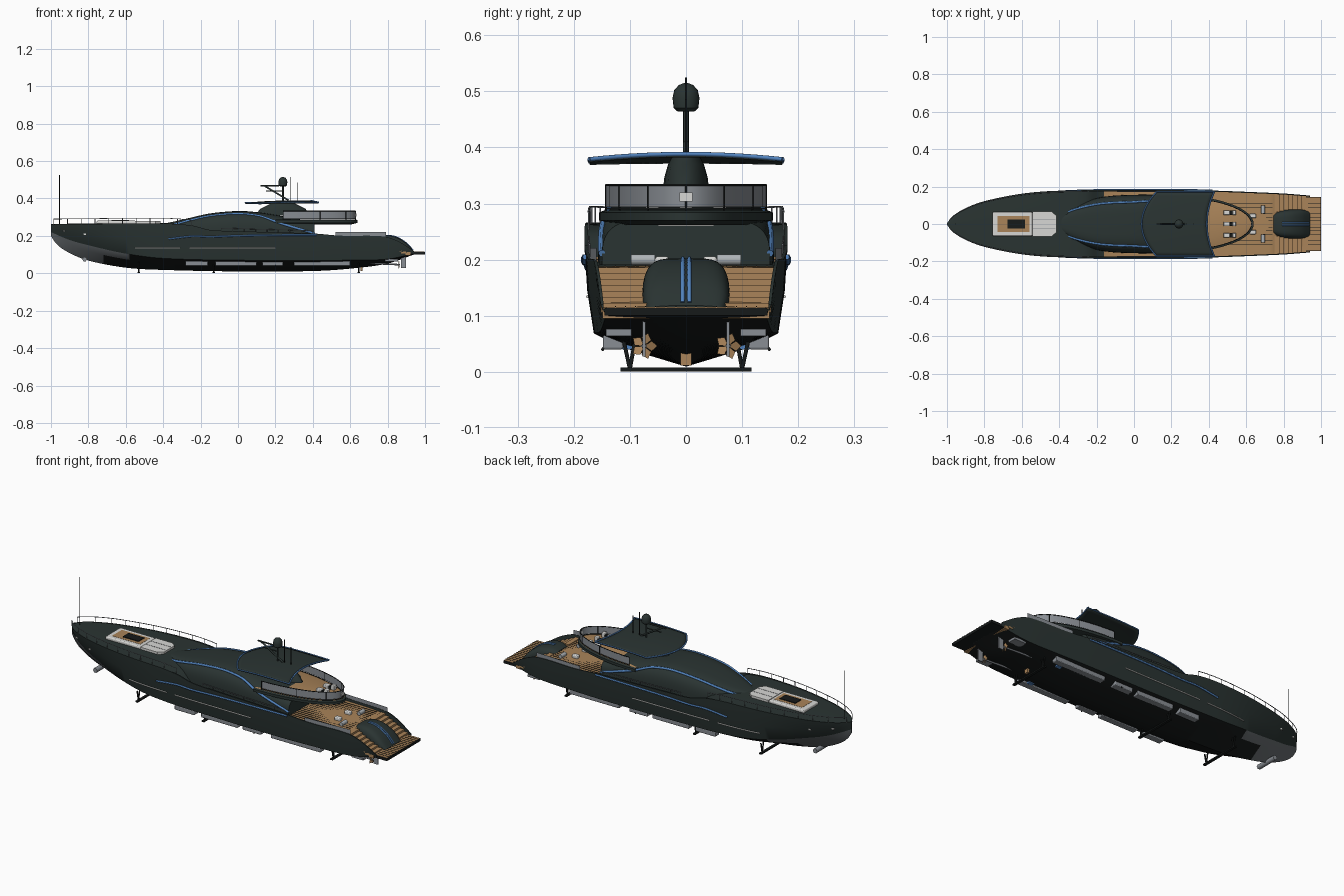
import bpy, bmesh, math
from mathutils import Vector

cube = bpy.data.objects.get("Cube")
if cube:
    bpy.data.objects.remove(cube, do_unlink=True)


def material(name, *rgb):
    m = bpy.data.materials.new(name)
    m.use_nodes = True
    m.diffuse_color = (*rgb, 1)
    m.node_tree.nodes["Principled BSDF"].inputs["Base Color"].default_value = (*rgb, 1)
    return m


HULL = material("dark green grey", .023, .034, .032)
BLACK = material("bottom black", .008, .01, .01)
SLATE = material("slate grey", .13, .145, .155)
GREY = material("mid grey", .25, .27, .295)
PALE = material("pale grey", .42, .45, .47)
WOOD = material("teak", .4, .23, .1)
BLUE = material("blue trim", .085, .23, .52)
WHITE = material("off white", .68, .68, .66)


def track(x, *keys):
    """Smooth interpolation through (x, value) keys."""
    if x <= keys[0][0]:
        return keys[0][1]
    for i in range(len(keys) - 1):
        (a, p), (b, q) = keys[i], keys[i + 1]
        if x <= b:
            slope = (q - p) / (b - a)
            m0 = (q - keys[i - 1][1]) / (b - keys[i - 1][0]) if i else slope
            m1 = (keys[i + 2][1] - p) / (keys[i + 2][0] - a) if i + 2 < len(keys) else slope
            t, w = (x - a) / (b - a), b - a
            return ((2*t**3 - 3*t*t + 1) * p + (t**3 - 2*t*t + t) * w * m0
                    + (3*t*t - 2*t**3) * q + (t**3 - t*t) * w * m1)
    return keys[-1][1]


def build(name, verts, faces, mats, smooth=35):
    me = bpy.data.meshes.new(name)
    bm = bmesh.new()
    vs = [bm.verts.new(v) for v in verts]
    for idx, k in faces:
        bm.faces.new([vs[i] for i in idx]).material_index = k
    bmesh.ops.recalc_face_normals(bm, faces=bm.faces)
    bm.to_mesh(me)
    bm.free()
    ob = bpy.data.objects.new(name, me)
    bpy.context.collection.objects.link(ob)
    for m in mats:
        me.materials.append(m)
    if smooth:
        bpy.ops.object.select_all(action='DESELECT')
        ob.select_set(True)
        bpy.context.view_layer.objects.active = ob
        bpy.ops.object.shade_smooth_by_angle(angle=math.radians(smooth))
    return ob


def loft(name, rings, mats, rule=lambda j, x: 0, end=0, smooth=35):
    """Skin closed rings of equal length and cap both ends."""
    n = len(rings[0])
    verts = [p for r in rings for p in r]
    faces = []
    for i in range(len(rings) - 1):
        x = (rings[i][0][0] + rings[i + 1][0][0]) / 2
        for j in range(n):
            a, b = i * n + j, i * n + (j + 1) % n
            faces.append(((a, b, b + n, a + n), rule(j, x)))
    faces += [(range(n), 0), (range(len(verts) - n, len(verts)), end)]
    return build(name, verts, faces, mats, smooth)


def box(name, x, y, z, sx, sy, sz, mat, bevel=0):
    p = [(x + a*sx/2, y + b*sy/2, z + c*sz/2) for c in (-1, 1)
         for a, b in ((-1, -1), (1, -1), (1, 1), (-1, 1))]
    f = [(0, 1, 2, 3), (4, 5, 6, 7)] + [(i, (i+1) % 4, (i+1) % 4 + 4, i + 4) for i in range(4)]
    ob = build(name, p, [(q, 0) for q in f], [mat], 0)
    if bevel:
        mod = ob.modifiers.new("soft edge", 'BEVEL')
        mod.width, mod.segments = bevel, 3


def pipe(name, points, r, mat):
    cu = bpy.data.curves.new(name, 'CURVE')
    cu.dimensions, cu.bevel_depth, cu.bevel_resolution, cu.use_fill_caps = '3D', r, 1, True
    sp = cu.splines.new('POLY')
    sp.points.add(len(points) - 1)
    for q, p in zip(sp.points, points):
        q.co = (*p, 1)
    cu.materials.append(mat)
    ob = bpy.data.objects.new(name, cu)
    bpy.context.collection.objects.link(ob)


def span(a, b, n):
    return [a + (b - a) * i / n for i in range(n + 1)]


# Hull lines
def beam(x): return track(x, (-1, .004), (-.97, .042), (-.9, .085), (-.8, .122), (-.6, .162), (-.4, .178),
                          (0, .181), (.4, .179), (.6, .172), (.8, .163), (.94, .152))
def keel(x): return track(x, (-1, .2), (-.97, .155), (-.9, .108), (-.8, .068), (-.6, .03), (-.4, .018),
                          (0, .01), (.4, .012), (.6, .025), (.8, .052), (.94, .1))
def chine(x): return track(x, (-1, .22), (-.9, .178), (-.8, .15), (-.6, .105), (-.4, .08), (0, .07),
                           (.6, .07), (.8, .076), (.94, .104))
def sheer(x): return track(x, (-1, .262), (-.4, .266), (-.25, .256), (-.15, .232), (0, .225), (.4, .213),
                           (.55, .201), (.78, .197), (.86, .17), (.94, .12))
def deck(x): return track(x, (-1, .26), (-.4, .264), (-.25, .25), (-.17, .206), (0, .2), (.3, .19),
                          (.4, .185), (.74, .185), (.78, .165), (.94, .108))


def hull_side(x, t):
    """Point on the topside, t = 0 at the chine and 1 at the sheer."""
    w = beam(x)
    wc = w * track(x, (-1, .5), (-.8, .66), (-.5, .86), (0, .9), (.94, .93))
    return wc + (w - wc) * min(1, 1.3 * t) ** .8, chine(x) + (sheer(x) - chine(x)) * t


def hull_ring(x):
    wc, zc = hull_side(x, 0)
    inner = beam(x) * .965
    half = [(0, keel(x)), (wc * .72, keel(x) + (zc - keel(x)) * .6), (wc, zc), hull_side(x, .5),
            hull_side(x, 1), (inner, sheer(x)), (inner, deck(x)), (0, deck(x) + .004)]
    return [(x, y, z) for y, z in half + [(-y, z) for y, z in half[-2:0:-1]]]


def hull_color(j, x):
    e = j if j < 7 else 13 - j
    if e < 2:
        return 2 if x < (-.58 if e else -.72) else 1
    return 3 if e == 6 and (x > .38 or -.16 < x < .12) else 0


loft("hull", [hull_ring(x) for x in span(-1, .94, 97)], [HULL, BLACK, SLATE, WOOD], hull_color)


# Deckhouse with curved roof
def house(x, t):
    w = track(x, (-.43, .01), (-.38, .06), (-.25, .122), (-.15, .147), (0, .156), (.2, .156), (.41, .15))
    h = track(x, (-.43, .07), (-.35, .085), (-.25, .108), (-.15, .13), (0, .143), (.1, .137), (.2, .122), (.41, .085))
    c, s = math.cos(t), math.sin(t)
    return (x, w * math.copysign(abs(c) ** .5, c), .19 + h * max(0, s) ** .55)


loft("deckhouse", [[house(x, t) for t in span(0, math.pi, 24)] for x in span(-.43, .41, 42)], [HULL])
box("saloon_light", .415, 0, .262, .006, .1, .005, WHITE)


# Flybridge deck with rounded stern
def fly(u, grow=0):
    return (.2 + (.44 + grow) * math.cos(u), (.155 + grow) * math.sin(u))


arc = span(-math.pi / 2, math.pi / 2, 32)
loft("flybridge_slab", [[(*fly(u, g), z) for u in arc] for g, z in
                        ((-.03, .262), (0, .27), (0, .284), (-.01, .288))], [HULL, WOOD], end=1)
rail = [u for u in arc if abs(u) < 1.5]
build("flybridge_glass", [(*fly(u, -.012), z) for u in rail for z in (.294, .331)],
      [((2*i, 2*i + 2, 2*i + 3, 2*i + 1), 0) for i in range(len(rail) - 1)], [GREY])
for z in (.291, .333):
    pipe("flybridge_handrail", [(*fly(u, -.012), z) for u in rail], .002, BLACK)
for u in rail[::5]:
    pipe("flybridge_post", [(*fly(u, -.012), z) for z in (.286, .333)], .002, BLACK)
box("stern_light", .63, 0, .312, .006, .024, .016, WHITE)
for y in (-.06, 0, .06):
    box("flybridge_seat", .495, y, .298, .034, .024, .018, WHITE, .004)
    box("flybridge_cushion", .519, y, .297, .014, .022, .016, BLACK)
    box("flybridge_backrest", .536, y, .302, .02, .024, .026, WHITE, .004)


# Hardtop sheet, fairing and trim
def top_point(u, v):
    x0, x1 = .04 + .08 * v * v, .39 + .04 * v * v
    x = x0 + (x1 - x0) * u
    return (x, .172 * v, track(x, (.04, .377), (.14, .385), (.25, .389), (.43, .388)) - .009 * v * v)


us, vs = span(0, 1, 14), span(-1, 1, 16)
top = build("hardtop", [top_point(u, v) for u in us for v in vs],
            [((i*17 + j, i*17 + j + 1, i*17 + j + 18, i*17 + j + 17), 0) for i in range(14) for j in range(16)], [HULL])
top.modifiers.new("thickness", 'SOLIDIFY').thickness = .006
for u in (0, 1):
    pipe("hardtop_trim", [top_point(u, v) for v in vs], .0042, BLUE)
for v in (-1, 1):
    pipe("hardtop_side_trim", [top_point(u, v) for u in us], .0032, BLUE)
loft("hardtop_fairing", [[(.24 + r * math.cos(a), w * math.sin(a), z) for a in span(0, 2 * math.pi * 19 / 20, 19)]
                         for r, w, z in ((.15, .042, .31), (.12, .039, .345), (.07, .032, .37), (.05, .024, .386))], [HULL])

# Mast, radar dome and aerials
pipe("mast_post", [(.24, 0, .385), (.24, 0, .475)], .005, HULL)
pipe("mast_stay", [(.27, 0, .39), (.14, 0, .468)], .005, HULL)
pipe("radar_arm", [(.12, 0, .468), (.22, 0, .468)], .004, HULL)
pipe("spreader", [(.15, 0, .44), (.24, 0, .44)], .003, HULL)
loft("radar_dome", [[(.24 + r * math.cos(a), r * math.sin(a), z) for a in span(0, 2 * math.pi * 19 / 20, 19)]
                    for r, z in ((.015, .464), (.022, .47), (.024, .488), (.021, .502), (.013, .511), (.003, .515))], [HULL])
for x, a, b in ((.28, .39, .515), (.32, .39, .485), (-.955, .262, .525)):
    pipe("aerial", [(x, 0, a), (x, 0, b)], .002, BLACK)

# Foredeck lounge
box("lounge_base", -.65, 0, .272, .212, .13, .018, WHITE, .006)
box("lounge_floor", -.645, 0, .2785, .17, .085, .007, WOOD)
box("lounge_table", -.63, 0, .281, .095, .05, .01, BLACK)
sun = [(-.542, .04), (-.542, .066), (-.44, .066), (-.415, .045)]
sun += [(x, -y) for x, y in reversed(sun)]
loft("sun_pad", [[(x, y, z) for x, y in sun] for z in (.262, .279)], [WHITE], smooth=0)
for y in (-.022, .022):
    box("pad_seam", -.48, y, .279, .12, .002, .002, GREY)

# Aft deck planking seams and platform
for y in span(-.144, .144, 16):
    box("deck_seam", .57, y, .1885, .34, .0018, .002, BLACK)
    if abs(y) < .14:
        box("platform_seam", .965, y, .1165, .07, .0018, .002, BLACK)
box("swim_platform", .955, 0, .107, .09, .29, .014, BLACK)
box("platform_planking", .955, 0, .1145, .086, .284, .003, WOOD)


# Tender garage hood with stripes
def hood(x): return track(x, (.745, .19), (.78, .202), (.84, .196), (.9, .162), (.94, .118))
def hood_ring(x):
    w = track(x, (.745, .06), (.79, .075), (.9, .077), (.94, .065))
    return [(x, w * math.copysign(abs(math.cos(t)) ** .45, math.cos(t)),
             .1 + (hood(x) - .1) * max(0, math.sin(t)) ** .45) for t in span(0, math.pi, 18)]


loft("garage_hood", [hood_ring(x) for x in span(.745, .94, 14)], [HULL])
for y in (-.006, .006):
    pipe("hood_stripe", [(x, y, hood(x)) for x in span(.79, .935, 10)], .0038, BLUE)

# Underwater cradles, thruster and keel skeg
for x in (-.53, -.13, .645):
    box("foil_bar", x, 0, .004, .014, .234, .007, BLACK)
    for s in (-1, 1):
        for y in (.09, .112):
            pipe("foil_strut", [(x, s * .1, .005), (x, s * y, .06)], .004, BLACK)
pipe("bow_thruster", [(-.82, -.06, .075), (-.82, .06, .075)], .013, GREY)
box("keel_skeg", .66, 0, .024, .012, .02, .025, WOOD)

for s in (-1, 1):
    # Stern stairs
    for i in range(7):
        x, z = .765 + i * .024, .186 - i * .0105
        w = beam(x) * .965
        box("stair_tread", x, s * (w + .065) / 2, z - .014, .026, w - .065, .028, WOOD)
    # Aft seating
    box("aft_seat", .635, s * .043, .196, .035, .024, .02, WHITE, .005)
    pipe("aft_bolster", [(.69, s * .055, .2), (.69, s * .098, .2)], .011, PALE)
    # Blue accent lines and pale hull creases
    pipe("window_trim", [house(x, (s < 0) * math.pi + s * track(x, (-.37, .75), (-.2, .95), (.1, .9), (.22, .5), (.41, .08)))
                         for x in span(-.37, .41, 40)], .0065, BLUE)
    pipe("sheer_trim", [(x, s * (hull_side(x, t)[0] + .001), hull_side(x, t)[1])
                        for x in span(-.37, .42, 30) for t in [track(x, (-.37, .56), (-.1, .8), (.42, .95))]], .005, BLUE)
    for a, b in ((-.55, -.31), (-.26, .2)):
        pipe("hull_crease", [(x, s * (hull_side(x, t)[0] + .0005), .134) for x in span(a, b, 20)
                             for t in [(.134 - chine(x)) / (sheer(x) - chine(x))]], .003, WHITE)
    for x in (-.93, -.82):
        y, z = hull_side(x, .5)
        box("bow_fitting", x, s * y, z, .012, .008, .008, WHITE)
    # Guard rails and aft glass
    for a, b, h, n in ((-.985, -.25, .028, 10), (-.09, .4, .014, 8)):
        pipe("guard_rail", [(x, s * beam(x) * .96, sheer(x) + h) for x in span(a, b, 40)], .0018, GREY)
        for x in span(a, b, n):
            pipe("rail_post", [(x, s * beam(x) * .96, sheer(x) - .003), (x, s * beam(x) * .96, sheer(x) + h)], .0015, GREY)
    edge = span(.52, .79, 8)
    build("aft_glass", [(x, s * beam(x) * .975, z) for x in edge for z in (.188, .221)],
          [((2*i, 2*i + 2, 2*i + 3, 2*i + 1), 0) for i in range(8)], [GREY])
    # Chine boxes, stabiliser fins, propellers and rudders
    for a, b in ((-.28, -.16), (-.12, .1), (.13, .24), (.3, .6)):
        box("chine_box", (a + b) / 2, s * .13, .053, b - a, .036, .026, GREY, .004)
    box("fin_actuator", .55, s * .103, .05, .03, .02, .02, BLUE)
    pipe("stabiliser_fin", [(.2, s * .13, .065), (.2, s * .15, .038)], .003, BLACK)
    pipe("propeller_shaft", [(.66, s * .075, .055), (.865, s * .075, .046)], .005, GREY)
    for k in range(5):
        a = k * math.tau / 5
        d = Vector((0, math.cos(a), math.sin(a)))
        e = Vector((.35, -math.sin(a), math.cos(a))) * .009
        c = Vector((.86, s * .075, .046))
        build("propeller_blade", [c, c + d*.014 + e, c + d*.024, c + d*.014 - e], [(range(4), 0)], [WOOD], 0)
    box("rudder", .885, s * .075, .06, .028, .005, .065, GREY)
    box("trim_tab", .82, s * .12, .07, .07, .045, .012, GREY)
